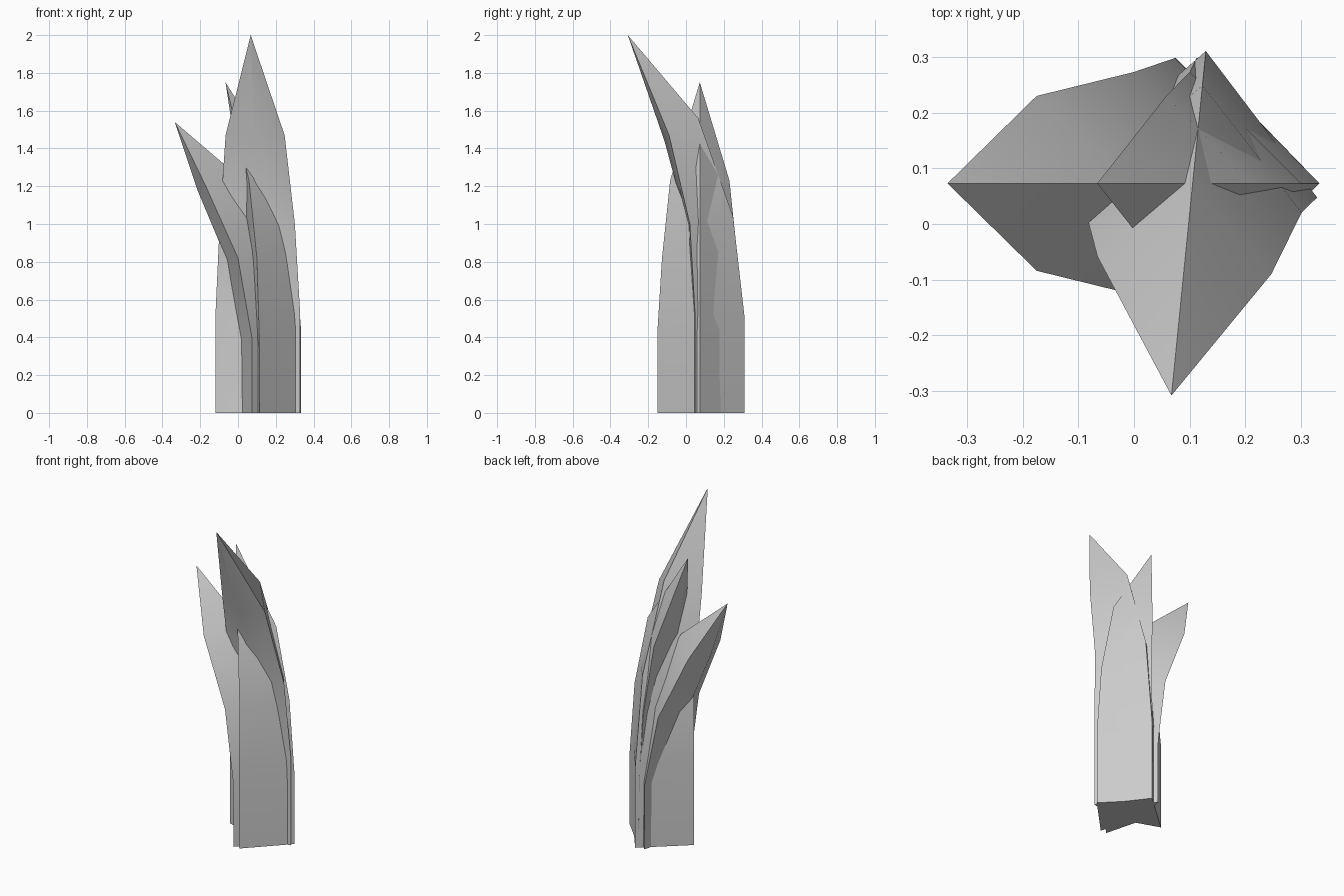
import bpy, bmesh, math
from mathutils import Vector

if "Cube" in bpy.data.objects:
    bpy.data.objects.remove(bpy.data.objects["Cube"])

# half widths of the four-sided blade section at the base and three joints
HALF_WIDTH = (0.225, 0.225, 0.20, 0.157)


def blade(name, origin, turn, edge, keel, belly, tip):
    """Pointed blade; each profile lists (offset, height) from base to last joint."""
    back = Vector((math.cos(turn), math.sin(turn), 0))
    side = Vector((-math.sin(turn), math.cos(turn), 0))
    base = Vector((origin[0], origin[1], 0))

    def point(dz, s=0.0):
        return base + back * dz[0] + side * s + Vector((0, 0, dz[1]))

    bm = bmesh.new()
    rings = []
    for w, e, k, b in zip(HALF_WIDTH, edge, keel, belly):
        pts = (point(k), point(e, w), point(b), point(e, -w))
        rings.append([bm.verts.new(p) for p in pts])
    top = bm.verts.new(point(tip))
    bm.faces.new(rings[0][::-1])
    for lo, hi in zip(rings, rings[1:]):
        for i in range(4):
            j = (i + 1) % 4
            bm.faces.new((lo[i], lo[j], hi[j], hi[i]))
    for i in range(4):
        bm.faces.new((rings[-1][i], rings[-1][(i + 1) % 4], top))
    bmesh.ops.recalc_face_normals(bm, faces=bm.faces)
    mesh = bpy.data.meshes.new(name)
    bm.to_mesh(mesh)
    bm.free()
    obj = bpy.data.objects.new(name, mesh)
    bpy.context.collection.objects.link(obj)
    bpy.ops.object.select_all(action='DESELECT')
    obj.select_set(True)
    bpy.context.view_layer.objects.active = obj
    bpy.ops.object.shade_smooth_by_angle(angle=math.radians(30))


# tall blade leaning to the front
blade("tall_blade", (0.105, 0.07), math.radians(84.3),
      edge=[(0, 0), (0, 0.53), (-0.03, 1.0), (-0.145, 1.47)],
      keel=[(0.242, 0), (0.242, 0.5), (0.18, 1.04), (-0.005, 1.56)],
      belly=[(-0.055, 0), (-0.05, 0.53), (-0.06, 0.98), (-0.185, 1.44)],
      tip=(-0.38, 2.0))

# middle blade, nearly upright, leaning slightly left
blade("middle_blade", (0.0, 0.073), 0,
      edge=[(0.115, 0), (0.112, 0.42), (0.10, 0.82), (0.058, 1.23)],
      keel=[(0.333, 0), (0.333, 0.45), (0.30, 0.88), (0.21, 1.31)],
      belly=[(0.06, 0), (0.055, 0.42), (0.045, 0.81), (0.015, 1.21)],
      tip=(-0.066, 1.75))

# short blade bending strongly left
blade("short_blade", (0.0, 0.073), 0,
      edge=[(0.075, 0), (0.073, 0.40), (0.0, 0.82), (-0.175, 1.21)],
      keel=[(0.30, 0), (0.30, 0.43), (0.20, 0.91), (-0.02, 1.27)],
      belly=[(0.015, 0), (0.012, 0.38), (-0.06, 0.81), (-0.215, 1.18)],
      tip=(-0.335, 1.54))
